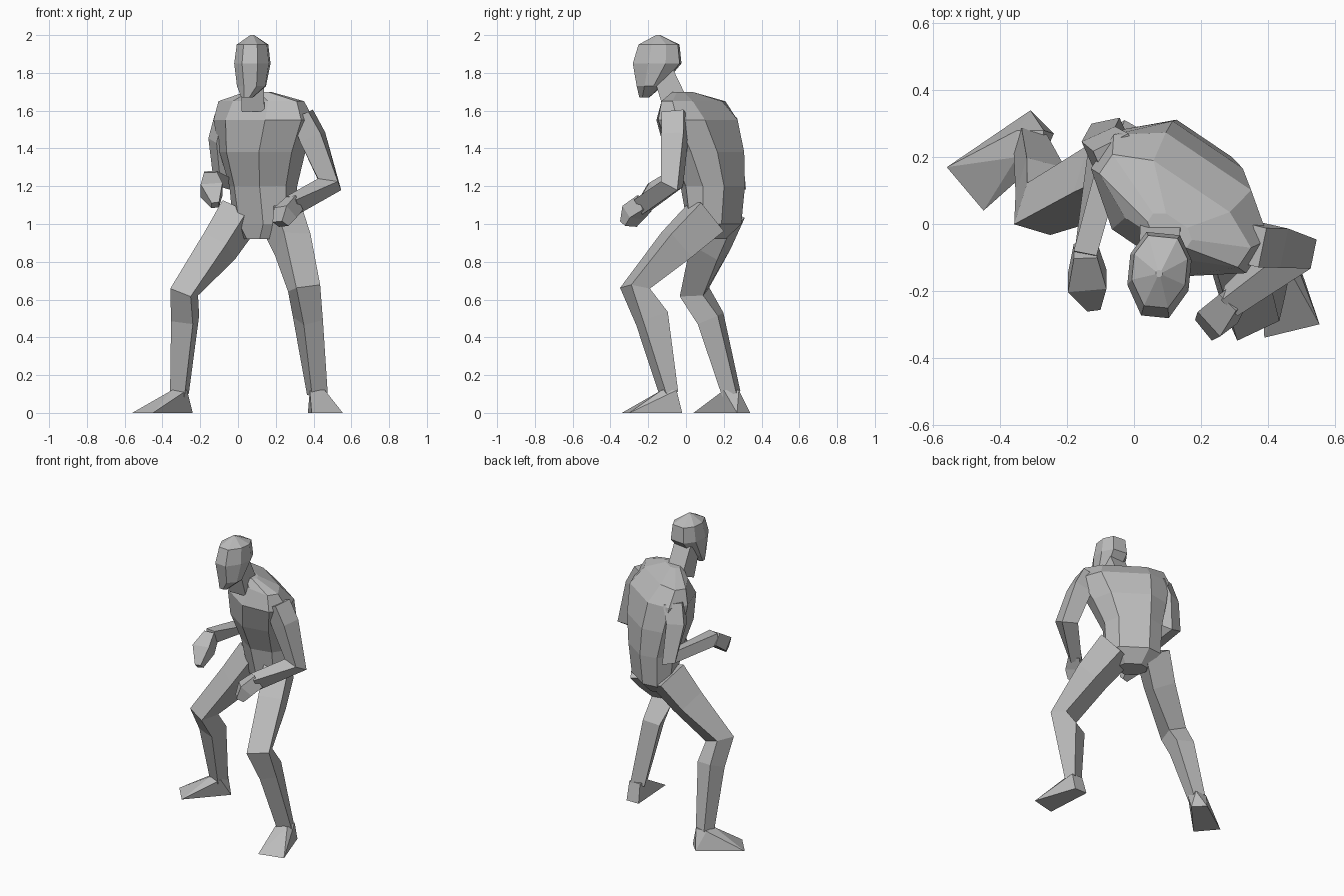
import bpy
import bmesh
from mathutils import Vector

default_cube = bpy.data.objects.get("Cube")
if default_cube:
    bpy.data.objects.remove(default_cube, do_unlink=True)

# One plain grey for the whole figure
grey = bpy.data.materials.new("plain_grey")
grey.use_nodes = True
grey_colour = (0.5, 0.5, 0.5, 1)
grey.diffuse_color = grey_colour
grey.node_tree.nodes["Principled BSDF"].inputs["Base Color"].default_value = grey_colour


def make_object(name, bm):
    """Turn a bmesh into a flat shaded object."""
    bmesh.ops.recalc_face_normals(bm, faces=bm.faces)
    mesh = bpy.data.meshes.new(name)
    bm.to_mesh(mesh)
    bm.free()
    mesh.materials.append(grey)
    part = bpy.data.objects.new(name, mesh)
    bpy.context.collection.objects.link(part)
    return part


def skin_rings(name, rings):
    """Bridge a list of point rings and cap both ends."""
    bm = bmesh.new()
    loops = [[bm.verts.new(point) for point in ring] for ring in rings]
    sides = len(loops[0])
    for lower, upper in zip(loops, loops[1:]):
        for i in range(sides):
            j = (i + 1) % sides
            bm.faces.new((lower[i], lower[j], upper[j], upper[i]))
    bm.faces.new(loops[0])
    bm.faces.new(loops[-1])
    return make_object(name, bm)


def body_loft(name, facing_side, sections):
    """Stack eight sided sections: height, middle, front, back, half width."""
    side = Vector(facing_side).normalized()
    rear = Vector((-side.y, side.x, 0))
    rings = []
    for height, middle, front, back, width in sections:
        half = [(0.45, 0), (1, 0.35), (1, 0.72), (0.55, 1)]
        outline = half + [(-across, depth) for across, depth in reversed(half)]
        rings.append([
            side * (middle + across * width)
            + rear * (front + (back - front) * depth)
            + Vector((0, 0, height))
            for across, depth in outline
        ])
    return skin_rings(name, rings)


def limb(name, facing_side, joints):
    """Loft a four sided limb through joints: position, half width, half depth."""
    points = [Vector(joint[0]) for joint in joints]
    rings = []
    for i, (_, width, depth) in enumerate(joints):
        before = points[i] - points[i - 1] if i > 0 else points[i + 1] - points[i]
        after = points[i + 1] - points[i] if i + 1 < len(points) else before
        along = (before.normalized() + after.normalized()).normalized()
        side = Vector(facing_side)
        side = (side - along * side.dot(along)).normalized()
        front = along.cross(side)
        rings.append([
            points[i] + side * width * sx + front * depth * sy
            for sx, sy in ((-1, -1), (1, -1), (1, 1), (-1, 1))
        ])
    return skin_rings(name, rings)


def foot(name, ankle, ankle_size, sole):
    """Wedge from an ankle square down to a flat four cornered sole."""
    bm = bmesh.new()
    for x, y in sole:
        bm.verts.new((x, y, 0))
    for sx in (-1, 1):
        for sy in (-1, 1):
            bm.verts.new(Vector(ankle) + Vector((sx, sy, 0)) * ankle_size)
    bmesh.ops.convex_hull(bm, input=bm.verts)
    bmesh.ops.dissolve_limit(bm, angle_limit=0.02, verts=bm.verts, edges=bm.edges)
    return make_object(name, bm)


# Torso, turned towards the model's right
body_loft("torso", (0.83, -0.56, 0), [
    (0.92, 0.03, 0.1, 0.24, 0.09),
    (1, 0.03, 0.08, 0.31, 0.17),
    (1.2, 0.03, 0.04, 0.33, 0.18),
    (1.38, 0.05, -0.03, 0.32, 0.23),
    (1.55, 0.08, -0.05, 0.28, 0.28),
    (1.65, 0.08, 0, 0.19, 0.25),
    (1.7, 0.1, 0, 0.08, 0.07),
])

# Neck and head
limb("neck", (1, 0, 0), [
    ((0.08, -0.05, 1.62), 0.06, 0.07),
    ((0.075, -0.12, 1.8), 0.06, 0.055),
])
body_loft("head", (1, -0.1, 0), [
    (1.67, 0.07, -0.24, -0.19, 0.03),
    (1.73, 0.09, -0.25, -0.12, 0.075),
    (1.85, 0.09, -0.27, -0.02, 0.092),
    (1.95, 0.09, -0.24, -0.03, 0.08),
    (2, 0.09, -0.15, -0.13, 0.01),
])

# Arms
limb("left_arm", (0.97, -0.2, 0), [
    ((0.34, -0.06, 1.58), 0.05, 0.06),
    ((0.395, -0.06, 1.46), 0.06, 0.06),
    ((0.485, -0.075, 1.21), 0.055, 0.05),
    ((0.29, -0.23, 1.1), 0.035, 0.045),
])
limb("left_hand", (0.6, -0.8, 0), [
    ((0.3, -0.22, 1.11), 0.035, 0.045),
    ((0.25, -0.28, 1.06), 0.05, 0.045),
    ((0.225, -0.305, 1), 0.04, 0.025),
])
limb("right_arm", (0.9, 0.4, 0), [
    ((-0.05, 0.2, 1.56), 0.06, 0.05),
    ((-0.085, 0.22, 1.44), 0.055, 0.055),
    ((-0.07, 0.275, 1.22), 0.045, 0.045),
    ((-0.145, -0.09, 1.24), 0.035, 0.04),
])
limb("right_hand", (1, 0, 0), [
    ((-0.145, -0.08, 1.24), 0.035, 0.04),
    ((-0.14, -0.17, 1.18), 0.058, 0.045),
    ((-0.12, -0.245, 1.1), 0.02, 0.02),
])

# Legs
limb("left_leg", (0.9, 0.4, 0), [
    ((0.23, 0.11, 1.04), 0.08, 0.1),
    ((0.29, -0.05, 0.89), 0.075, 0.085),
    ((0.35, -0.27, 0.66), 0.07, 0.055),
    ((0.37, -0.18, 0.5), 0.055, 0.075),
    ((0.42, -0.09, 0.1), 0.045, 0.035),
])
limb("right_leg", (0.95, -0.3, 0), [
    ((0.01, 0.19, 1.05), 0.08, 0.1),
    ((-0.1, 0.13, 0.88), 0.075, 0.085),
    ((-0.285, 0.045, 0.64), 0.06, 0.065),
    ((-0.28, 0.13, 0.5), 0.06, 0.06),
    ((-0.31, 0.24, 0.1), 0.04, 0.04),
])

# Feet
foot("left_foot", (0.42, -0.09, 0.12), 0.04,
     [(0.37, -0.02), (0.46, -0.02), (0.555, -0.3), (0.39, -0.34)])
foot("right_foot", (-0.31, 0.24, 0.12), 0.04,
     [(-0.31, 0.34), (-0.24, 0.27), (-0.45, 0.04), (-0.56, 0.17)])
